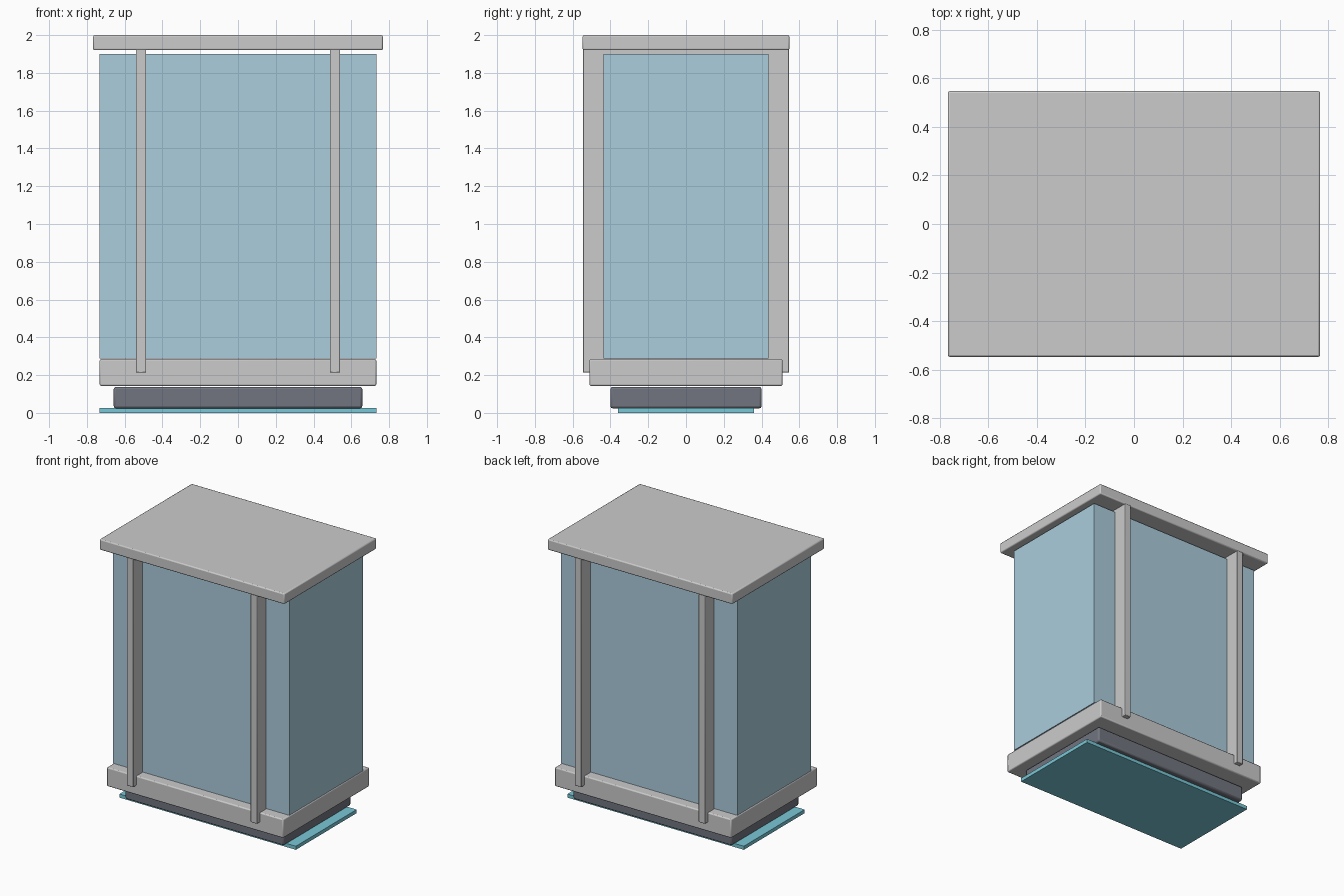
import bpy

if "Cube" in bpy.data.objects:
    bpy.data.objects.remove(bpy.data.objects["Cube"])


def material(name, rgb):
    m = bpy.data.materials.new(name)
    m.diffuse_color = (*rgb, 1.0)
    m.use_nodes = True
    m.node_tree.nodes["Principled BSDF"].inputs["Base Color"].default_value = m.diffuse_color
    return m


def box(name, half_x, half_y, z0, z1, x=0.0, bevel=0.0, mat=None):
    """Box centred on y = 0, spanning z0..z1, with optional rounded edges."""
    bpy.ops.mesh.primitive_cube_add(size=2, location=(x, 0, (z0 + z1) / 2))
    ob = bpy.context.object
    ob.name = name
    ob.scale = (half_x, half_y, (z1 - z0) / 2)
    bpy.ops.object.transform_apply(location=False, rotation=False, scale=True)
    if bevel:
        mod = ob.modifiers.new("Bevel", 'BEVEL')
        mod.width = bevel
        mod.segments = 2
        bpy.ops.object.shade_smooth_by_angle()
    if mat:
        ob.data.materials.append(mat)
    return ob


glass = material("glass_blue", (0.41, 0.61, 0.72))
dark = material("dark_grey", (0.165, 0.178, 0.212))
glow = material("light_cyan", (0.19, 0.58, 0.68))

# Base: light panel, recessed plinth and wider tray
box("under_light_panel", 0.732, 0.36, 0.0, 0.027, mat=glow)
box("plinth", 0.658, 0.40, 0.024, 0.138, bevel=0.012, mat=dark)
box("base_tray", 0.732, 0.511, 0.143, 0.285, bevel=0.008)

# Glass body, just short of the roof
box("glass_body", 0.732, 0.438, 0.288, 1.90, mat=glass)

# Upright frames, running through the body and standing proud front and back
for side, x in (("left", -0.513), ("right", 0.513)):
    box(f"{side}_upright_frame", 0.027, 0.546, 0.213, 1.925, x=x, bevel=0.004)

# Roof
box("roof_slab", 0.767, 0.547, 1.92, 2.0, bevel=0.008)
